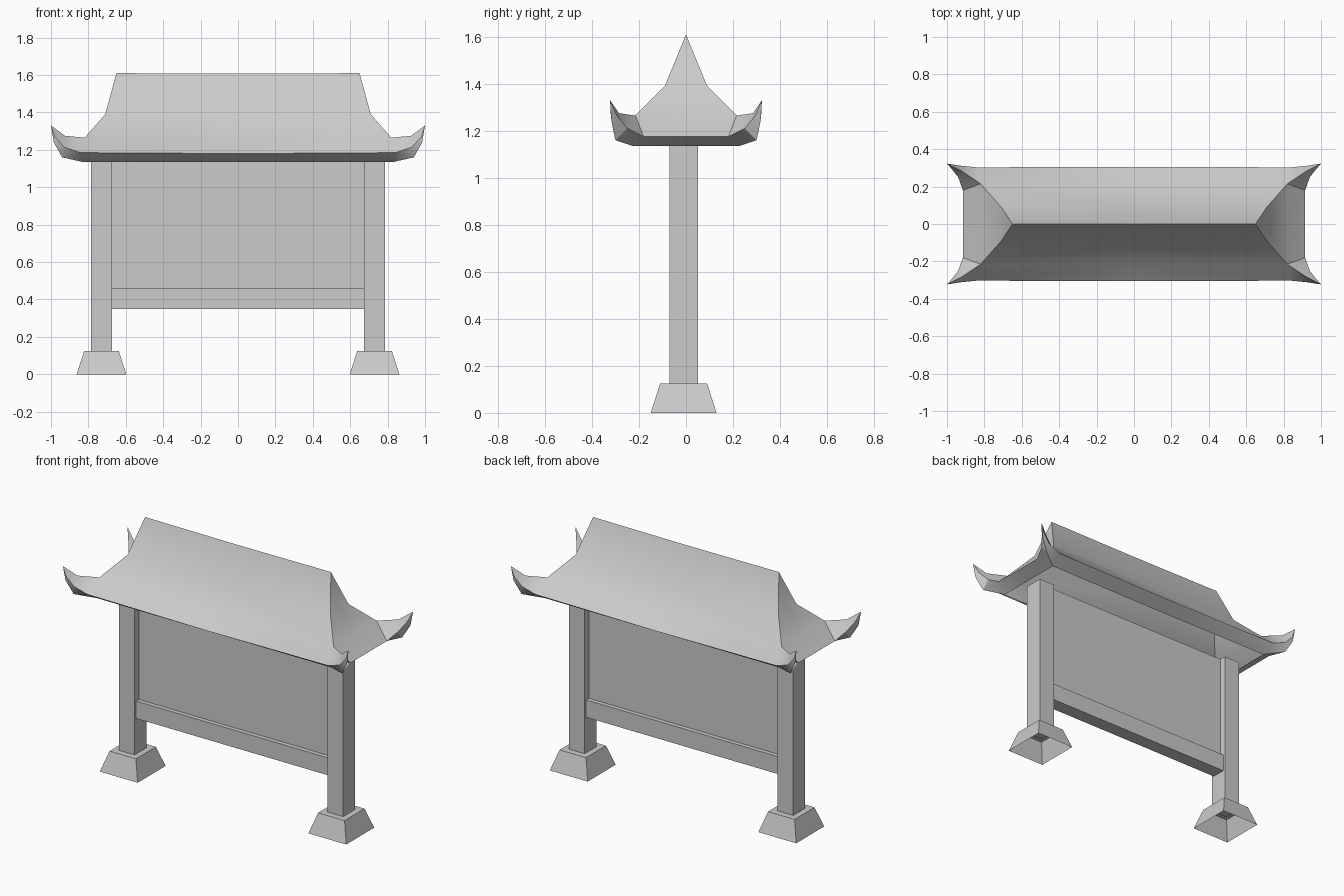
import bpy, bmesh, math
from mathutils import Vector

if "Cube" in bpy.data.objects:
    bpy.data.objects.remove(bpy.data.objects["Cube"])

CY = -0.01  # depth centre of the posts and panel


def make_object(name, polys, smooth=False):
    """Build a welded mesh from a list of polygons given as point lists."""
    bm = bmesh.new()
    for p in polys:
        bm.faces.new([bm.verts.new(c) for c in p])
    bmesh.ops.remove_doubles(bm, verts=bm.verts, dist=1e-4)
    bmesh.ops.recalc_face_normals(bm, faces=bm.faces)
    bm.faces.ensure_lookup_table()
    top = max(bm.faces, key=lambda f: f.calc_center_median().z)
    if top.normal.z < 0:
        bmesh.ops.reverse_faces(bm, faces=bm.faces)
    me = bpy.data.meshes.new(name)
    bm.to_mesh(me)
    bm.free()
    ob = bpy.data.objects.new(name, me)
    bpy.context.collection.objects.link(ob)
    if smooth:
        bpy.ops.object.select_all(action='DESELECT')
        ob.select_set(True)
        bpy.context.view_layer.objects.active = ob
        bpy.ops.object.shade_smooth_by_angle(angle=math.radians(32))
    return ob


def frustum(name, cx, cy, bottom, top, z0, z1, open_bottom=False):
    """Four-sided block; bottom and top are (width, depth)."""
    def ring(size, z):
        w, d = size[0] / 2, size[1] / 2
        return [(cx + a * w, cy + b * d, z)
                for a, b in ((-1, -1), (1, -1), (1, 1), (-1, 1))]
    lo, hi = ring(bottom, z0), ring(top, z1)
    polys = [[lo[i], lo[(i + 1) % 4], hi[(i + 1) % 4], hi[i]] for i in range(4)]
    polys.append(hi)
    if not open_bottom:
        polys.append(lo[::-1])
    return make_object(name, polys)


# Roof: one quarter, described by its key points
P = {
    # ridge and slope centre line
    'M0': (0, 0, 1.607), 'M1': (0, .09, 1.385), 'M2': (0, .205, 1.255),
    # hip line out to the upturned tip
    'R': (.65, 0, 1.61), 'H1': (.71, .09, 1.39), 'H2': (.82, .215, 1.265),
    'H3': (.925, .285, 1.275), 'T': (1, .323, 1.33),
    # end slope centre line
    'S1': (.71, 0, 1.39), 'S2': (.82, 0, 1.255),
    # long eave and end eave
    'E0': (0, .305, 1.18), 'E1': (.84, .303, 1.185),
    'E2': (.93, .312, 1.215), 'E3': (.98, .32, 1.27),
    'D0': (.915, 0, 1.175), 'D1': (.915, .18, 1.175),
    'D2': (.94, .25, 1.21), 'D3': (.975, .295, 1.265),
    # inner lower rim and underside of the corner
    'K0': (0, .22, 1.135), 'K': (.83, .225, 1.135), 'Ks': (.83, 0, 1.135),
    'L': (.94, .3, 1.16), 'L2': (.985, .317, 1.24),
}
FACES = [
    'M0 R H1 M1', 'M1 H1 H2 M2', 'M2 H2 E1 E0', 'H2 H3 E2 E1', 'H3 T E3 E2',
    'R S1 H1', 'S1 S2 H2 H1', 'S2 D0 D1 H2', 'H2 D1 D2 H3', 'H3 D2 D3 T',
    'E0 E1 K K0', 'E1 E2 L K', 'E2 E3 L2 L', 'E3 T L2',
    'D0 D1 K Ks', 'D1 D2 L K', 'D2 D3 L2 L', 'D3 T L2',
]
roof = []
for sx in (-1, 1):
    for sy in (-1, 1):
        for f in FACES:
            roof.append([Vector((P[k][0] * sx, P[k][1] * sy, P[k][2]))
                         for k in f.split()])
make_object("roof", roof, smooth=True)

# Posts on flared, hollow footings
for side, s in (("left", -1), ("right", 1)):
    frustum(side + "_post", s * .73, CY, (.11, .12), (.11, .12), .115, 1.14)
    frustum(side + "_footing", s * .73, CY, (.265, .28), (.185, .2),
            0, .125, open_bottom=True)

# Board between the posts, with a thicker rail below
frustum("notice_panel", 0, CY, (1.352, .035), (1.352, .035), .44, 1.14)
frustum("bottom_rail", 0, CY, (1.352, .09), (1.352, .09), .35, .46)
